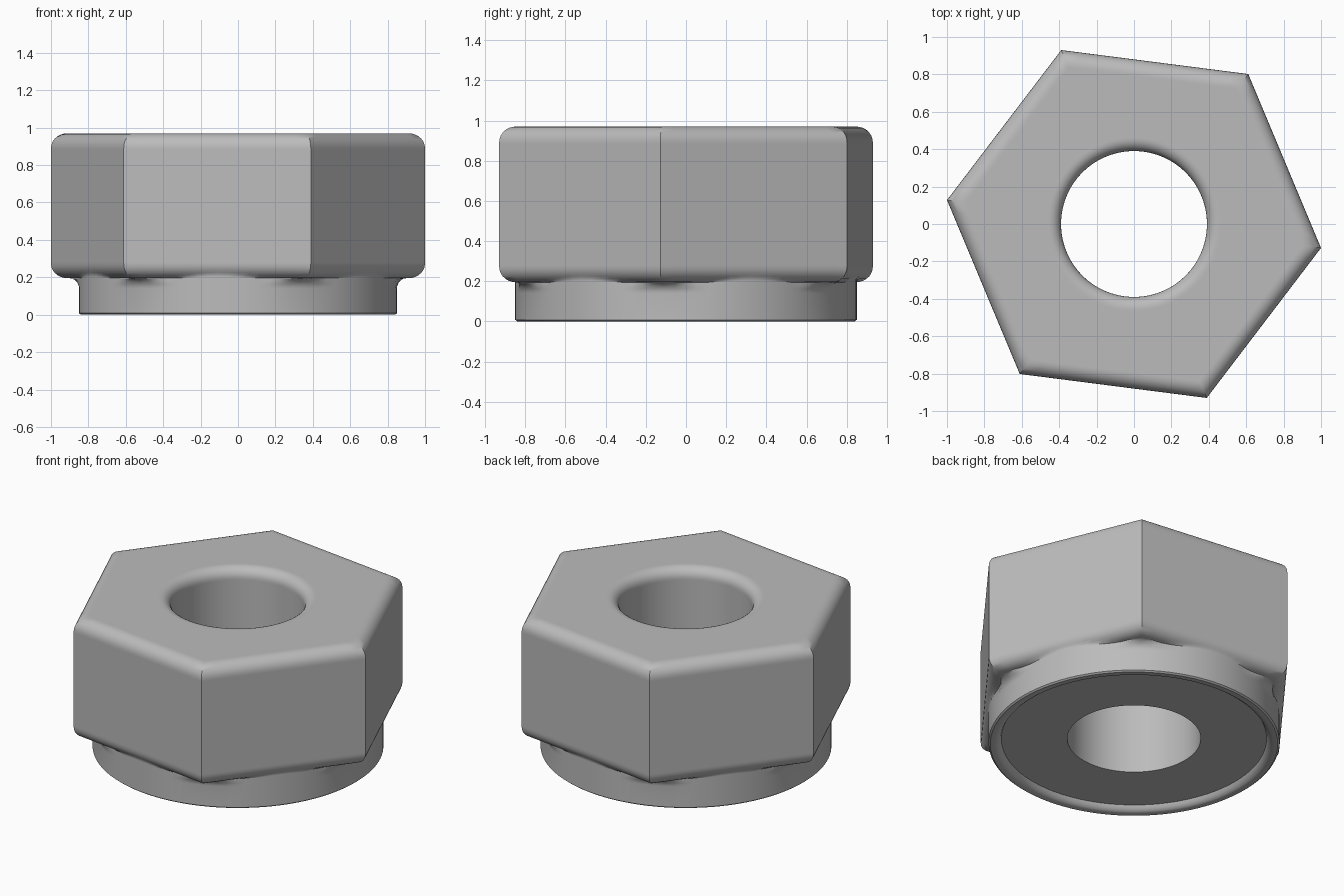
import bpy, bmesh, math

if "Cube" in bpy.data.objects:
    bpy.data.objects.remove(bpy.data.objects["Cube"])

SEGMENTS = 96                      # divisible by 6 so corners fall on vertices
TURN = math.radians(-7.3)          # rotation of the hexagon
APOTHEM, COLLAR, HOLE = 0.873, 0.85, 0.39
TOP, SHOULDER = 0.97, 0.195
BEVEL, FILLET, LIP = 0.078, 0.055, 0.065
STEPS = 7

steel = bpy.data.materials.new("plain_grey_metal")
steel.diffuse_color = (0.5, 0.5, 0.5, 1)
steel.use_nodes = True
steel.node_tree.nodes["Principled BSDF"].inputs["Base Color"].default_value = steel.diffuse_color


def hex_radius(angle, apothem):
    """Distance from the axis to a hexagon side in a given direction."""
    local = angle % (math.pi / 3) - math.pi / 6
    return apothem / math.cos(local)


def circle(r, z):
    return lambda a: (r, z)


def hexagon(inset, z):
    return lambda a: (hex_radius(a, APOTHEM - inset), z)


def shoulder(r, z):
    """Hexagon underside blending into the round collar."""
    return lambda a: (min(r, max(COLLAR, hex_radius(a, APOTHEM - BEVEL))), z)


def lower_bevel(inset, z):
    return lambda a: (max(COLLAR, hex_radius(a, APOTHEM - inset)), z)


arc = [math.pi / 2 * i / STEPS for i in range(STEPS + 1)]
rings = []

# Recessed insert face and the thin rim around it
rings += [circle(HOLE, 0.035), circle(0.775, 0.035), circle(0.785, 0.015),
          circle(0.80, 0.004), circle(0.81, 0.0), circle(0.84, 0.0)]
# Collar wall, then concave fillet up to the underside
rings += [circle(COLLAR, 0.008), circle(COLLAR, 0.02)]
rings += [shoulder(COLLAR + FILLET * (1 - math.cos(t)),
                   SHOULDER - FILLET * (1 - math.sin(t))) for t in arc]
# Rounded lower edge, flat sides, rounded upper edge
rings += [lower_bevel(BEVEL * (1 - math.sin(t)),
                      SHOULDER + BEVEL * (1 - math.cos(t))) for t in arc]
rings += [hexagon(0, SHOULDER + BEVEL + 0.01), hexagon(0, TOP - BEVEL - 0.01)]
rings += [hexagon(BEVEL * (1 - math.cos(t)),
                  TOP - BEVEL * (1 - math.sin(t))) for t in arc]
# Flat top, rounded hole mouth
rings += [hexagon(BEVEL + 0.01, TOP), circle(HOLE + LIP + 0.01, TOP)]
rings += [circle(HOLE + LIP * (1 - math.sin(t)),
                 TOP - LIP * (1 - math.cos(t))) for t in arc]
rings += [circle(HOLE, TOP - LIP - 0.01)]

# Loft all rings into one closed body
bm = bmesh.new()
loops = []
for ring in rings:
    loop = []
    for i in range(SEGMENTS):
        a = math.tau * i / SEGMENTS
        r, z = ring(a)
        loop.append(bm.verts.new((r * math.cos(a + TURN), r * math.sin(a + TURN), z)))
    loops.append(loop)
for k, lower in enumerate(loops):
    upper = loops[(k + 1) % len(loops)]
    for i in range(SEGMENTS):
        j = (i + 1) % SEGMENTS
        bm.faces.new((lower[i], lower[j], upper[j], upper[i]))
bmesh.ops.remove_doubles(bm, verts=bm.verts, dist=0.0002)
bmesh.ops.dissolve_degenerate(bm, edges=bm.edges, dist=0.0002)
bmesh.ops.recalc_face_normals(bm, faces=bm.faces)

mesh = bpy.data.meshes.new("hex_nut")
bm.to_mesh(mesh)
bm.free()
mesh.materials.append(steel)
nut = bpy.data.objects.new("hex_nut", mesh)
bpy.context.collection.objects.link(nut)
bpy.context.view_layer.objects.active = nut
nut.select_set(True)
bpy.ops.object.shade_smooth_by_angle(angle=math.radians(35))
